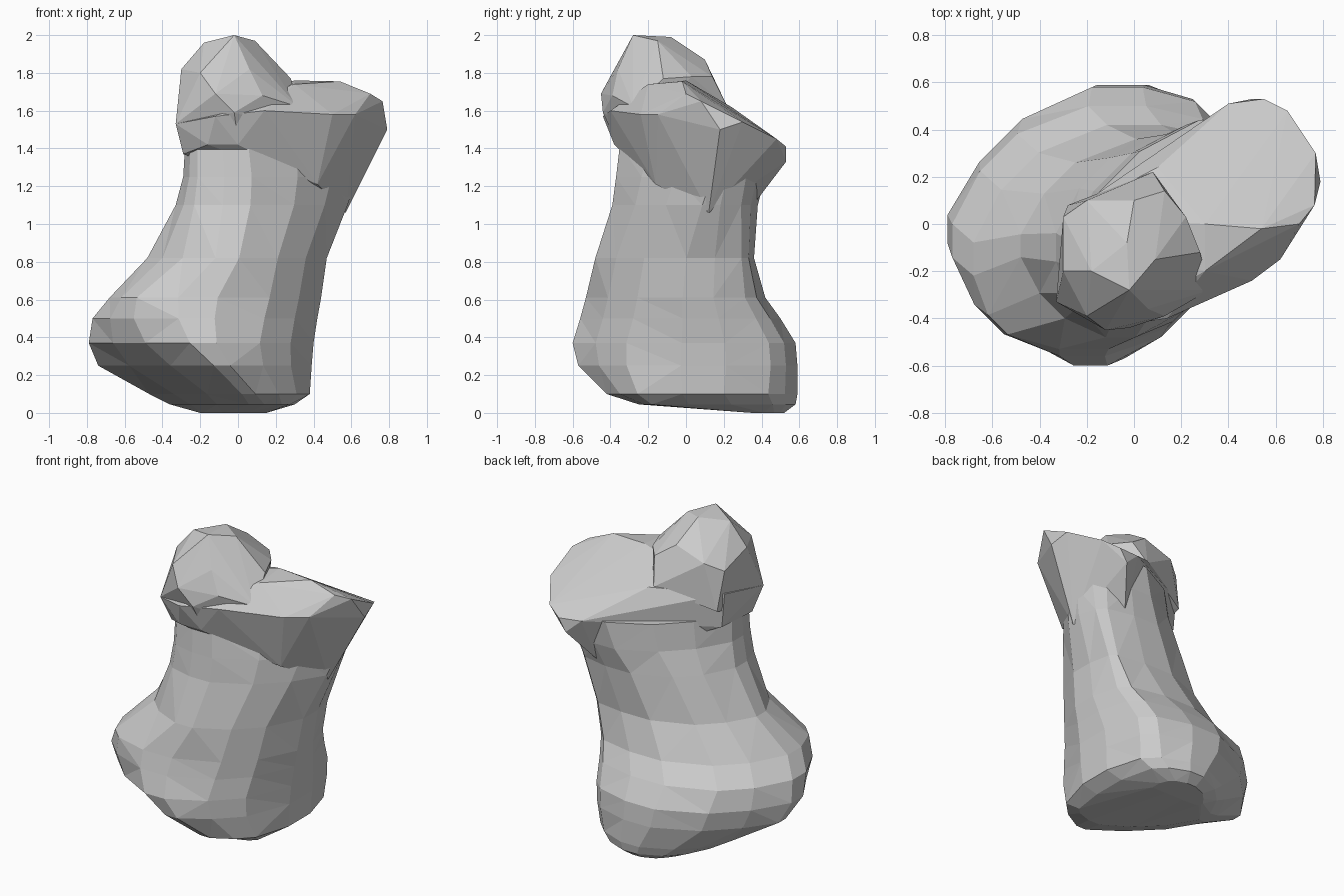
import bpy, bmesh, math
from mathutils import Vector

if "Cube" in bpy.data.objects:
    bpy.data.objects.remove(bpy.data.objects["Cube"])

bone = bpy.data.materials.new("bone_grey")
bone.diffuse_color = (0.6, 0.6, 0.6, 1)
bone.use_nodes = True
bone.node_tree.nodes["Principled BSDF"].inputs["Base Color"].default_value = bone.diffuse_color


def make_object(name, bm):
    bmesh.ops.recalc_face_normals(bm, faces=bm.faces[:])
    me = bpy.data.meshes.new(name)
    bm.to_mesh(me)
    bm.free()
    me.materials.append(bone)
    ob = bpy.data.objects.new(name, me)
    bpy.context.collection.objects.link(ob)
    return ob


def hull(name, points):
    """Faceted lump: convex hull of a few points."""
    bm = bmesh.new()
    for p in points:
        bm.verts.new(p)
    res = bmesh.ops.convex_hull(bm, input=bm.verts[:])
    junk = {g for g in res["geom_interior"] + res["geom_unused"]
            if isinstance(g, bmesh.types.BMVert)}
    bmesh.ops.delete(bm, geom=list(junk), context='VERTS')
    return make_object(name, bm)


def ring(z, reach, cut=0.3):
    """Octagon section from its reach in 8 directions (from +x), corners cut."""
    s = math.sqrt(2)
    h = [min(reach[i], (reach[i - 1] + reach[(i + 1) % 8]) / s) for i in range(8)]
    corners = []
    for i in range(8):
        a = i * math.pi / 4
        d, t = Vector((math.cos(a), math.sin(a))), Vector((-math.sin(a), math.cos(a)))
        corners.append(d * h[i] + t * (h[(i + 1) % 8] * s - h[i]))
    pts = []
    for i in range(8):
        p, q = corners[i - 1], corners[i]
        for f in (cut, 1 - cut):
            v = p.lerp(q, f)
            pts.append((v.x, v.y, z))
    return pts


# Foot and shaft: lofted sections (height, reach E NE N NW W SW S SE)
levels = [
    (0.00, (.15, .42, .52, .43, .20, -.12, -.35, -.14)),
    (0.045, (.30, .50, .58, .50, .36, .18, .25, .32)),
    (0.10, (.38, .53, .59, .54, .47, .32, .42, .40)),
    (0.25, (.39, .55, .59, .63, .74, .54, .57, .42)),
    (0.37, (.40, .55, .58, .65, .79, .68, .60, .42)),
    (0.50, (.42, .52, .50, .62, .77, .72, .56, .41)),
    (0.61, (.44, .50, .42, .50, .68, .71, .53, .41)),
    (0.82, (.47, .52, .36, .36, .48, .49, .48, .41)),
    (1.10, (.58, .59, .38, .27, .33, .41, .39, .40)),
    (1.25, (.63, .64, .42, .22, .29, .39, .37, .39)),
    (1.42, (.68, .70, .44, .20, .28, .38, .35, .36)),
]
bm = bmesh.new()
rings = [[bm.verts.new(p) for p in ring(z, r)] for z, r in levels]
for lo, hi in zip(rings, rings[1:]):
    for i in range(len(lo)):
        j = (i + 1) % len(lo)
        bm.faces.new((lo[i], lo[j], hi[j], hi[i]))
bm.faces.new(rings[0][::-1])
bm.faces.new(rings[-1])
bmesh.ops.triangulate(bm, faces=bm.faces[:])
body = make_object("bone_body", bm)

# Slanted side head
head = hull("side_head", [
    (.40, .51, 1.42), (.55, .53, 1.41), (.65, .48, 1.45), (.77, .30, 1.54),
    (.765, .08, 1.65), (.79, .18, 1.50), (.70, .00, 1.69), (.54, -.02, 1.755),
    (.30, -.20, 1.74), (.30, .00, 1.76), (.50, -.24, 1.58), (.62, -.15, 1.58),
    (.34, -.28, 1.62), (.14, -.40, 1.60), (-.12, -.44, 1.57), (-.33, -.33, 1.53),
    (-.30, .03, 1.60), (.10, .24, 1.62), (.50, .53, 1.33), (.42, -.16, 1.21),
    (.00, -.38, 1.42), (-.16, -.38, 1.42), (-.29, -.27, 1.37), (.57, .12, 1.06),
    (.38, .37, 1.12), (-.28, .03, 1.38)])

# Upper knob
knob = hull("upper_knob", [
    (-.02, -.28, 2.0), (-.03, -.08, 1.99), (-.18, -.20, 1.96), (.09, -.15, 1.97),
    (.00, .10, 1.87), (-.20, .10, 1.80), (.13, .14, 1.78), (.22, .03, 1.78),
    (.28, -.12, 1.77), (.13, -.39, 1.68), (-.12, -.45, 1.69), (-.02, -.44, 1.59),
    (-.30, -.20, 1.82), (-.30, .03, 1.75), (-.33, -.33, 1.53), (.32, -.28, 1.62),
    (-.20, -.39, 1.80), (.06, -.36, 1.82), (.08, .22, 1.62), (-.28, .08, 1.50),
    (-.28, -.26, 1.40), (.00, -.37, 1.44), (.30, -.26, 1.50)])

# Fuse the lumps into one faceted bone
for part in (head, knob):
    mod = body.modifiers.new("fuse", 'BOOLEAN')
    mod.operation = 'UNION'
    mod.solver = 'EXACT'
    mod.object = part
deps = bpy.context.evaluated_depsgraph_get()
fused = bpy.data.meshes.new_from_object(body.evaluated_get(deps))
body.modifiers.clear()
body.data = fused
fused.materials.clear()
fused.materials.append(bone)
for poly in fused.polygons:
    poly.material_index = 0
    poly.use_smooth = False
for part in (head, knob):
    bpy.data.objects.remove(part)
